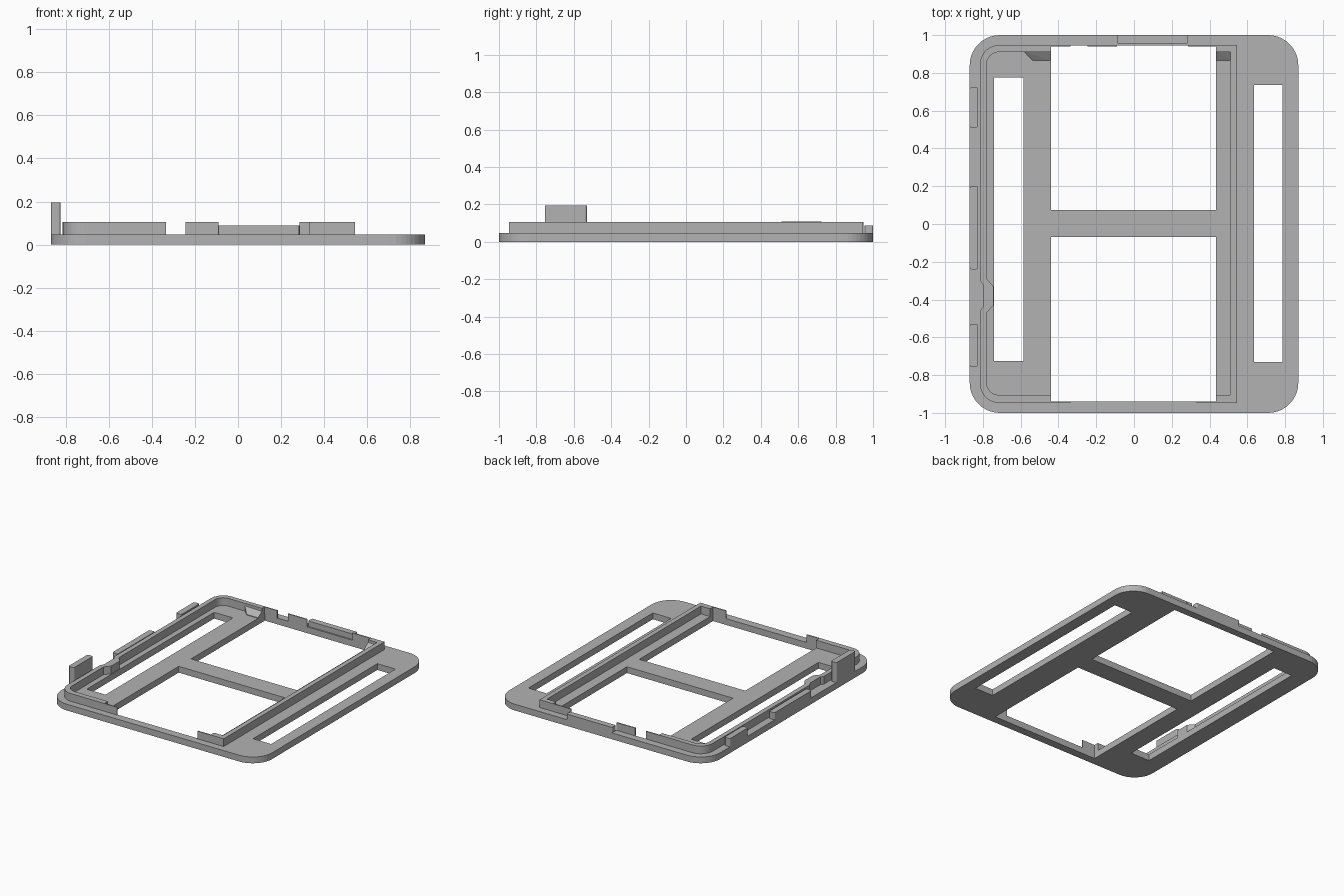
import bpy, bmesh, math

cube = bpy.data.objects.get("Cube")
if cube:
    bpy.data.objects.remove(cube, do_unlink=True)

grey = bpy.data.materials.new("plain_grey")
grey.use_nodes = True
colour = (0.45, 0.45, 0.45, 1)
grey.diffuse_color = colour
grey.node_tree.nodes["Principled BSDF"].inputs["Base Color"].default_value = colour


def arc(cx, cy, r, a0, a1, n=10):
    return [(cx + r * math.cos(math.radians(a0 + (a1 - a0) * i / n)),
             cy + r * math.sin(math.radians(a0 + (a1 - a0) * i / n))) for i in range(n + 1)]


def rect(x0, x1, y0, y1, r=0):
    if not r:
        return [(x0, y0), (x1, y0), (x1, y1), (x0, y1)]
    return (arc(x0 + r, y0 + r, r, 180, 270) + arc(x1 - r, y0 + r, r, 270, 360)
            + arc(x1 - r, y1 - r, r, 0, 90) + arc(x0 + r, y1 - r, r, 90, 180))


def slab(name, loops, z0, z1):
    """Extrude flat outlines; inner loops become holes."""
    curve = bpy.data.curves.new(name, "CURVE")
    curve.dimensions, curve.fill_mode = "2D", "BOTH"
    curve.extrude = (z1 - z0) / 2
    for pts in loops:
        spline = curve.splines.new("POLY")
        spline.points.add(len(pts) - 1)
        for p, (x, y) in zip(spline.points, pts):
            p.co = (x, y, 0, 1)
        spline.use_cyclic_u = True
    temp = bpy.data.objects.new(name + "_outline", curve)
    bpy.context.collection.objects.link(temp)
    mesh = bpy.data.meshes.new_from_object(temp)
    bpy.data.objects.remove(temp)
    bm = bmesh.new()
    bm.from_mesh(mesh)
    bmesh.ops.remove_doubles(bm, verts=bm.verts, dist=0.0001)
    bmesh.ops.translate(bm, verts=bm.verts, vec=(0, 0, (z0 + z1) / 2))
    bmesh.ops.recalc_face_normals(bm, faces=bm.faces)
    for f in bm.faces:
        f.smooth = False
    bm.to_mesh(mesh)
    bm.free()
    mesh.materials.clear()
    mesh.materials.append(grey)
    obj = bpy.data.objects.new(name, mesh)
    bpy.context.collection.objects.link(obj)
    return obj


BASE, TOP = 0.047, 0.105

# Base plate with two large openings and two side slots
slab("base_plate", [
    rect(-0.87, 0.87, -1, 1, 0.16),
    rect(-0.44, 0.435, 0.075, 0.945),
    rect(-0.44, 0.435, -0.94, -0.07),
    rect(-0.74, -0.585, -0.725, 0.775),
    rect(0.635, 0.785, -0.73, 0.735)], 0, BASE)

# Rim on the slotted side: rounded corners, a jog, and thin lips over the openings
outer = ([(-0.335, -0.947)] + arc(-0.715, -0.847, 0.1, 270, 180)
         + [(-0.815, -0.46), (-0.80, -0.44), (-0.80, -0.32), (-0.815, -0.30)]
         + arc(-0.715, 0.847, 0.1, 180, 90) + [(-0.335, 0.947)])
inner = ([(-0.335, 0.94), (-0.44, 0.94), (-0.44, 0.91)] + arc(-0.715, 0.845, 0.065, 90, 180)
         + [(-0.78, -0.29), (-0.745, -0.33), (-0.745, -0.43), (-0.78, -0.47)]
         + arc(-0.715, -0.84, 0.065, 180, 270)
         + [(-0.44, -0.905), (-0.44, -0.94), (-0.335, -0.94)])
slab("curved_rim", [outer + inner], BASE, TOP)

# Straight rim with short returns at both ends
slab("straight_rim", [[
    (0.33, -0.947), (0.545, -0.947), (0.545, 0.947), (0.33, 0.947), (0.33, 0.94),
    (0.435, 0.94), (0.435, 0.91), (0.51, 0.91), (0.51, -0.905), (0.435, -0.905),
    (0.435, -0.94), (0.33, -0.94)]], BASE, TOP)

# Thin lips on the back edge beside the back tab
slab("back_lip", [rect(-0.245, -0.09, 0.94, 0.948)], BASE, TOP)
slab("back_lip_end", [rect(0.285, 0.33, 0.94, 0.948)], BASE, TOP)

# Bevelled catches at the two back corners
for name, x0, x1, taper in (("catch_right", -0.585, -0.44, 0.05), ("catch_left", 0.435, 0.51, 0)):
    catch = slab(name, [[(x0 + taper, 0.865), (x1, 0.865), (x1, 0.93), (x0, 0.93), (x0, 0.915)]],
                 BASE, 0.095)
    for v in catch.data.vertices:
        if v.co.z > 0.06 and v.co.y < 0.87:
            v.co.z = 0.052
        elif v.co.z > 0.06 and v.co.y < 0.92:
            v.co.z = 0.09

# Upright tabs along the outer edge
for name, y0, y1, top in (("tall_tab", -0.755, -0.53, 0.195), ("long_tab", -0.24, 0.2, 0.1),
                          ("short_tab", 0.51, 0.725, 0.108)):
    slab(name, [rect(-0.87, -0.825, y0, y1, 0.012)], BASE, top)
slab("back_tab", [rect(-0.09, 0.285, 0.955, 1, 0.008)], BASE, 0.088)
